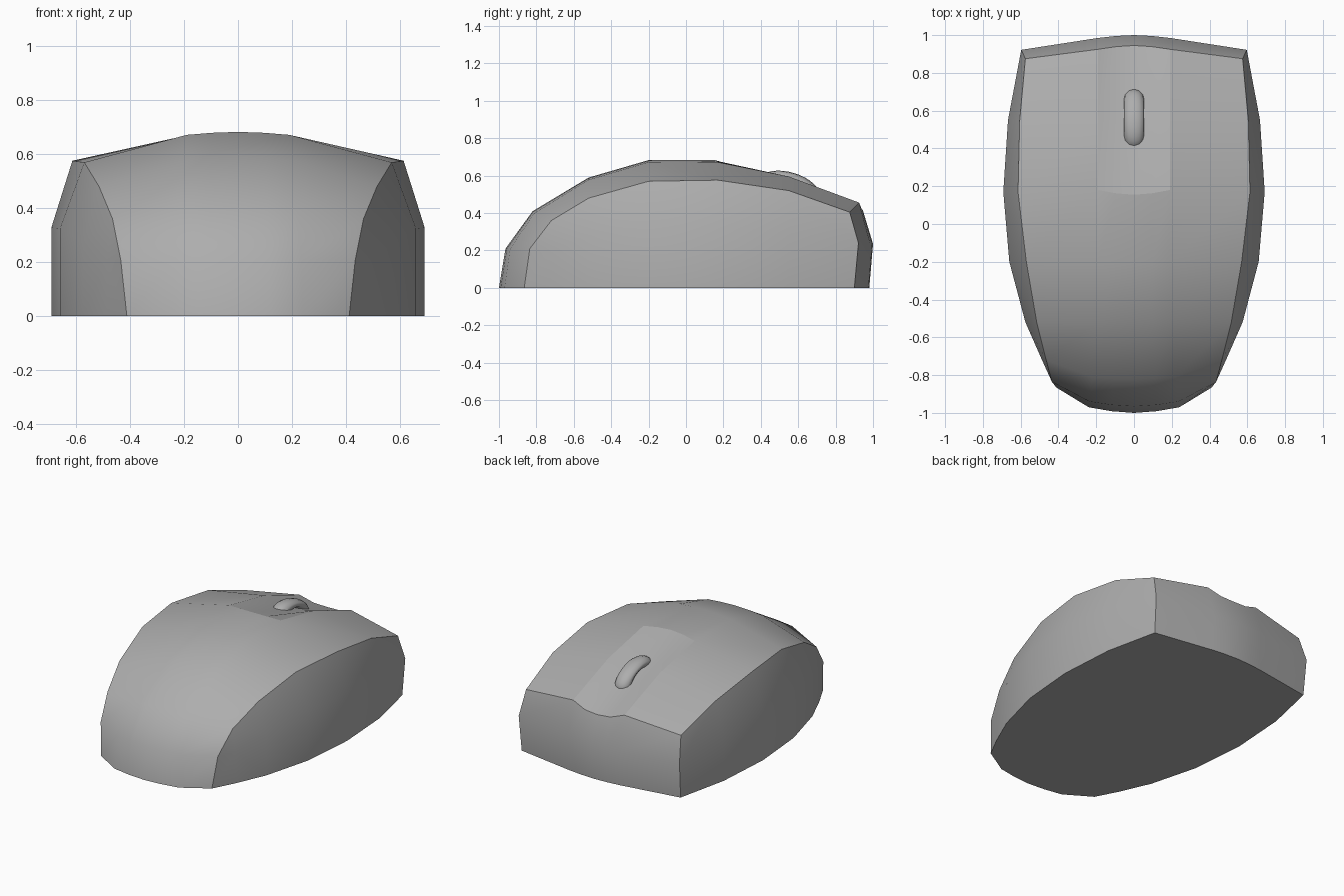
import bpy, bmesh, math

if "Cube" in bpy.data.objects:
    bpy.data.objects.remove(bpy.data.objects["Cube"])

# Rows run front bottom -> over the top -> back bottom.
# centre line (y, z), shoulder (x, y, z), crease (x, y, z), groove depth
ROWS = [
    ((-1.00, 0.00), (0.24, -0.97, 0.00), (0.412, -0.865, 0.00), 0),
    ((-0.965, 0.21), (0.235, -0.94, 0.21), (0.435, -0.835, 0.21), 0),
    ((-0.82, 0.41), (0.22, -0.81, 0.40), (0.465, -0.72, 0.36), 0),
    ((-0.52, 0.59), (0.20, -0.52, 0.578), (0.515, -0.52, 0.48), 0),
    ((-0.20, 0.683), (0.19, -0.20, 0.672), (0.57, -0.20, 0.57), 0),
    ((0.155, 0.683), (0.19, 0.18, 0.670), (0.614, 0.17, 0.576), 0),
    ((0.55, 0.60), (0.19, 0.55, 0.595), (0.605, 0.55, 0.52), 0.035),
    ((0.945, 0.455), (0.19, 0.925, 0.456), (0.575, 0.875, 0.405), 0.038),
    ((1.00, 0.235), (0.19, 0.985, 0.236), (0.597, 0.922, 0.24), 0),
    ((0.98, 0.00), (0.19, 0.965, 0.00), (0.59, 0.90, 0.00), 0),
]
# Bulge of the side wall: x of the widest line for each row it covers
WIDE = {2: 0.487, 3: 0.575, 4: 0.66, 5: 0.692, 6: 0.667}

grey = bpy.data.materials.new("dark_grey")
grey.diffuse_color = (0.42, 0.42, 0.42, 1)
grey.use_nodes = True
grey.node_tree.nodes["Principled BSDF"].inputs["Base Color"].default_value = grey.diffuse_color

# Shell: top sheet wrapping from front to back
bm = bmesh.new()
grid = []
for (cy, cz), (sx, sy, sz), edge, depth in ROWS:
    half = [(0, cy, cz - depth),
            (sx * 0.5, cy + (sy - cy) * 0.3, cz + (sz - cz) * 0.3 - depth * 0.85),
            (sx, sy, sz), edge]
    pts = [(-x, y, z) for x, y, z in half[:0:-1]] + half
    grid.append([bm.verts.new(p) for p in pts])
for a, b in zip(grid, grid[1:]):
    for i in range(6):
        bm.faces.new((a[i], a[i + 1], b[i + 1], b[i]))

# Shell: bulging side walls
outline = {}
rs = sorted(WIDE)
for side, col in ((-1, 0), (1, 6)):
    edge = [row[col] for row in grid]
    mids, lows = {}, {}
    for r, w in WIDE.items():
        y, z = ROWS[r][2][1:]
        mids[r] = bm.verts.new((side * w, y, z * 0.57))
        lows[r] = bm.verts.new((side * w, y, 0))
    for a, b in zip(rs, rs[1:]):
        bm.faces.new((edge[a], mids[a], mids[b], edge[b]))
        bm.faces.new((mids[a], lows[a], lows[b], mids[b]))
    bm.faces.new((edge[1], mids[2], edge[2]))
    bm.faces.new((edge[0], lows[2], mids[2], edge[1]))
    bm.faces.new((edge[6], mids[6], edge[8], edge[7]))
    bm.faces.new((mids[6], lows[6], edge[9], edge[8]))
    outline[side] = [lows[r] for r in rs]

# Shell: flat underside
bm.faces.new(grid[0] + outline[1] + grid[9][::-1] + outline[-1][::-1])
bmesh.ops.recalc_face_normals(bm, faces=bm.faces)

# Shell: smooth panels meeting at hard edges
for f in bm.faces:
    f.smooth = True
for e in bm.edges:
    if e.calc_face_angle(0) > math.radians(50):
        e.smooth = False
lines = [[row[c] for row in grid] for c in (0, 6)]            # side creases
lines += [[row[c] for row in grid[5:8]] for c in (1, 5)]      # groove rims
lines += [grid[5][1:6], grid[7]]                              # groove start, back edge
for line in lines:
    for a, b in zip(line, line[1:]):
        bm.edges.get((a, b)).smooth = False

me = bpy.data.meshes.new("mouse_shell")
bm.to_mesh(me)
bm.free()
me.materials.append(grey)
shell = bpy.data.objects.new("mouse_shell", me)
bpy.context.collection.objects.link(shell)

# Scroll wheel: rounded tyre, flattened and tilted to follow the slope
bpy.ops.mesh.primitive_torus_add(major_segments=32, minor_segments=12,
                                 major_radius=0.11, minor_radius=0.054)
wheel = bpy.context.object
wheel.name = "scroll_wheel"
for v in wheel.data.vertices:
    x, y, z = v.co
    v.co = (z, y, -x * 0.5)
wheel.data.materials.append(grey)
wheel.rotation_euler = (math.radians(-17), 0, 0)
wheel.location = (0, 0.555, 0.535)
bpy.ops.object.shade_smooth()
